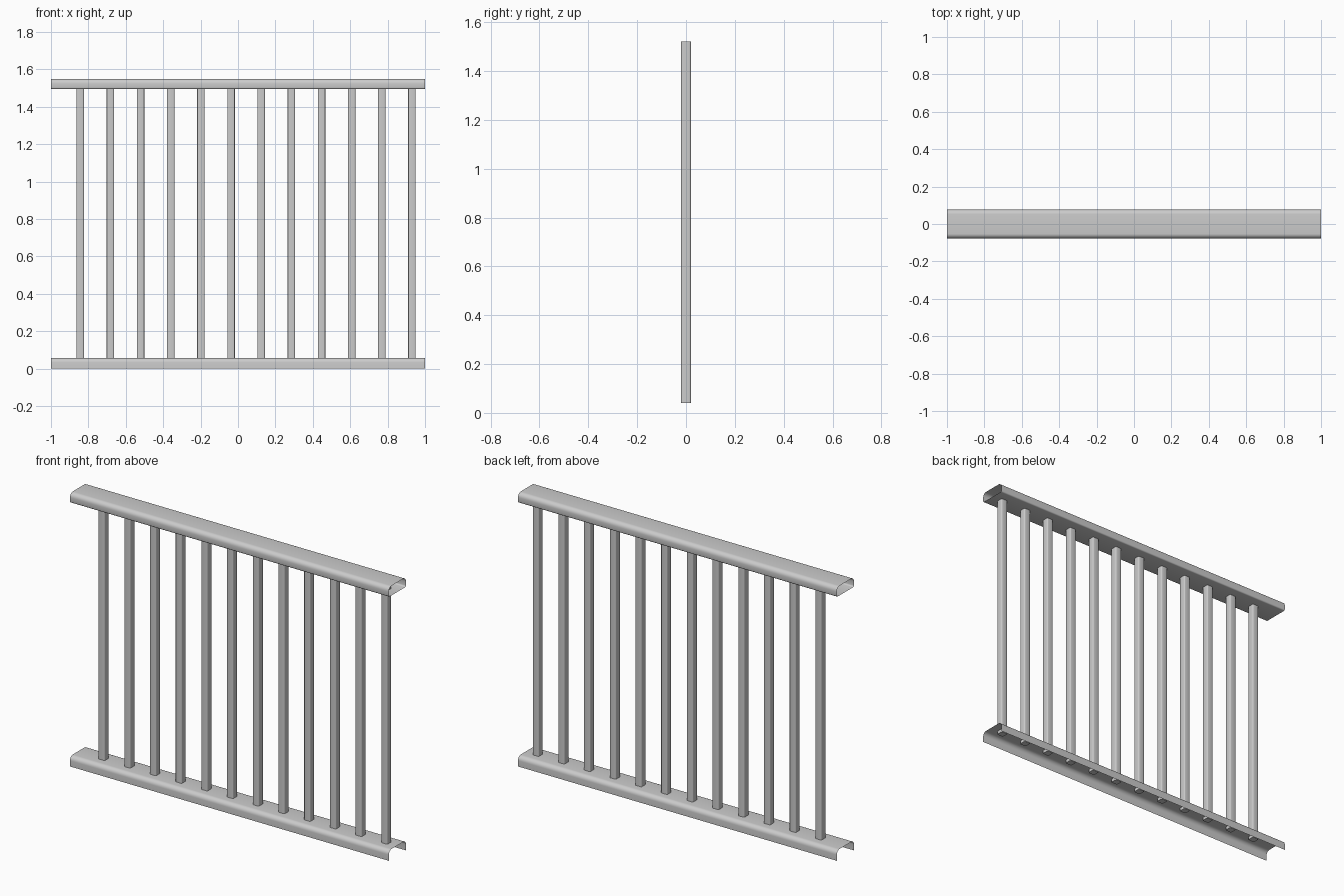
import bpy, bmesh, math

if "Cube" in bpy.data.objects:
    bpy.data.objects.remove(bpy.data.objects["Cube"])

HALF_W = 0.077   # half depth of the rails in y


def arc(cy, cz, r, a0, a1, n=6):
    """Points of a rounded profile corner, angles in degrees."""
    return [(cy + r * math.cos(math.radians(a0 + (a1 - a0) * i / n)),
             cz + r * math.sin(math.radians(a0 + (a1 - a0) * i / n)))
            for i in range(n + 1)]


def smooth(ob):
    bpy.ops.object.select_all(action='DESELECT')
    ob.select_set(True)
    bpy.context.view_layer.objects.active = ob
    bpy.ops.object.shade_smooth_by_angle(angle=math.radians(35))


def rail(name, profile, closed):
    """Sweep a thin sheet profile (y, z) along x, leaving the ends open."""
    bm = bmesh.new()
    rows = [[bm.verts.new((x, y, z)) for y, z in profile] for x in (-1, 1)]
    n = len(profile)
    for i in range(n if closed else n - 1):
        j = (i + 1) % n
        bm.faces.new((rows[0][i], rows[0][j], rows[1][j], rows[1][i]))
    bm.normal_update()
    # outer side: the highest face must point up
    top = max(bm.faces, key=lambda f: f.calc_center_median().z)
    if top.normal.z < 0:
        bmesh.ops.reverse_faces(bm, faces=bm.faces[:])
    me = bpy.data.meshes.new(name)
    bm.to_mesh(me)
    bm.free()
    ob = bpy.data.objects.new(name, me)
    bpy.context.collection.objects.link(ob)
    smooth(ob)


def crown(top, r):
    """Rounded upper corners, from +y across to -y."""
    return (arc(HALF_W - r, top - r, r, 0, 90)
            + arc(-HALF_W + r, top - r, r, 90, 180))


# Bottom rail: channel open underneath
rail("bottom_rail", [(HALF_W, 0)] + crown(0.058, 0.025) + [(-HALF_W, 0)], False)

# Handrail: hollow tube with small lower corner rounds
s, low = 0.008, 1.495
rail("top_rail", crown(1.55, 0.025)
     + arc(-HALF_W + s, low + s, s, 180, 270, 3)
     + arc(HALF_W - s, low + s, s, 270, 360, 3), True)

# Evenly spaced square balusters with softened vertical edges
for i in range(12):
    bpy.ops.mesh.primitive_cube_add(size=1, location=(-0.843 + 0.1612 * i, 0, 0.78))
    ob = bpy.context.object
    ob.name = f"baluster_{i + 1}"
    bm = bmesh.new()
    bm.from_mesh(ob.data)
    bmesh.ops.scale(bm, vec=(0.04, 0.04, 1.48), verts=bm.verts[:])
    upright = [e for e in bm.edges
               if abs(e.verts[0].co.z - e.verts[1].co.z) > 1]
    bmesh.ops.bevel(bm, geom=upright, offset=0.006, segments=3,
                    profile=0.5, affect='EDGES')
    bm.to_mesh(ob.data)
    bm.free()
    smooth(ob)
